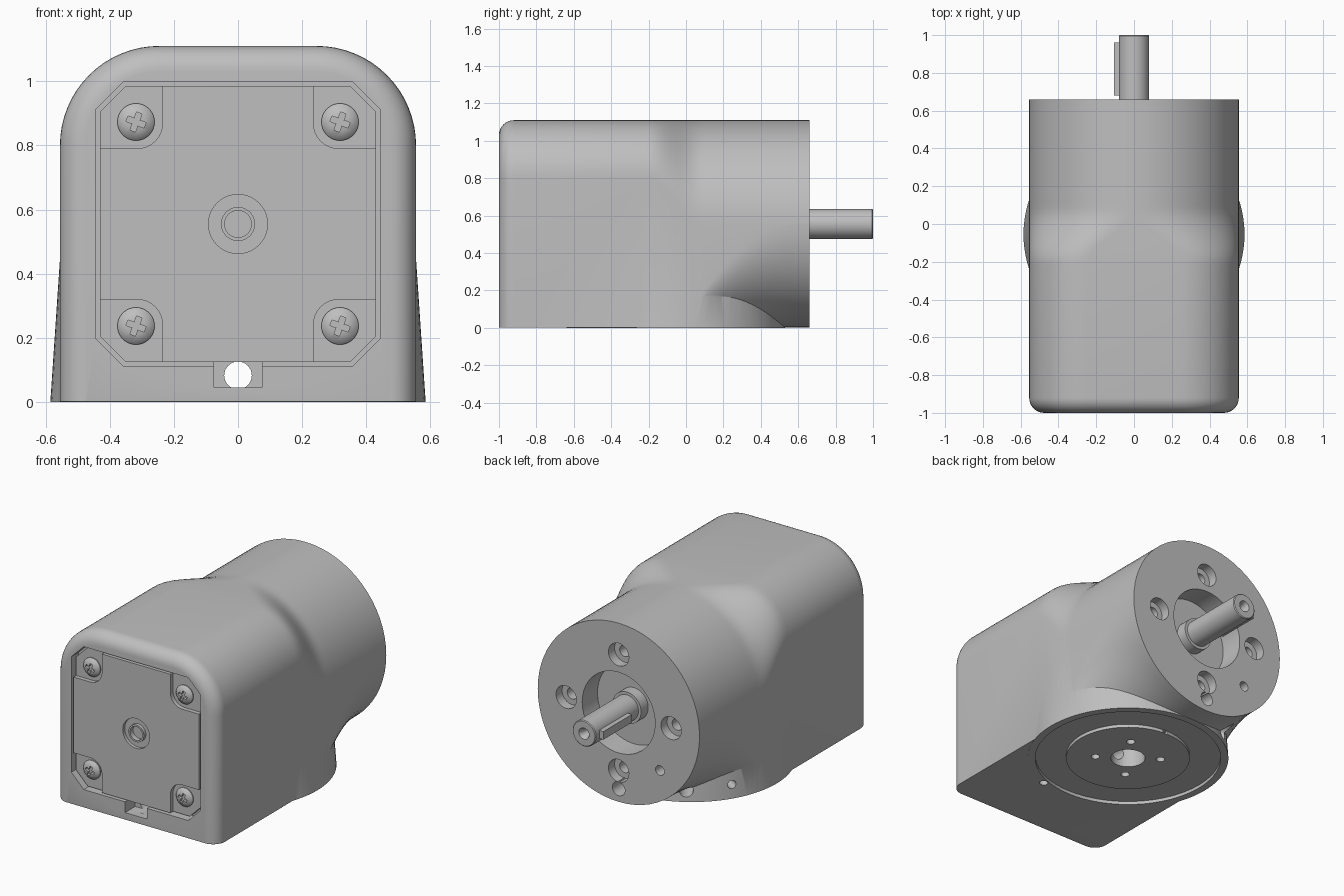
import bpy, bmesh, math
from math import sin, cos, pi

if "Cube" in bpy.data.objects:
    bpy.data.objects.remove(bpy.data.objects["Cube"], do_unlink=True)

GREY = (0.52, 0.52, 0.52, 1)
metal = bpy.data.materials.new("grey_metal")
metal.use_nodes = True
metal.diffuse_color = GREY
metal.node_tree.nodes["Principled BSDF"].inputs["Base Color"].default_value = GREY

AXIS = 0.555   # height of the shaft axis
HALF = 0.555   # half width of the housing
FOOT_Y = -0.055  # centre of the round foot


def finish(name, bm):
    bmesh.ops.remove_doubles(bm, verts=bm.verts, dist=1e-5)
    bmesh.ops.recalc_face_normals(bm, faces=bm.faces)
    mesh = bpy.data.meshes.new(name)
    bm.to_mesh(mesh)
    bm.free()
    obj = bpy.data.objects.new(name, mesh)
    bpy.context.collection.objects.link(obj)
    mesh.materials.append(metal)
    return obj


def loft(name, rings, caps=True, wrap=False):
    """Skin a list of equal closed rings of points."""
    bm = bmesh.new()
    rows = [[bm.verts.new(p) for p in ring] for ring in rings]
    pairs = list(zip(rows, rows[1:])) + ([(rows[-1], rows[0])] if wrap else [])
    for a, b in pairs:
        for i in range(len(a)):
            j = (i + 1) % len(a)
            bm.faces.new((a[i], a[j], b[j], b[i]))
    if caps and not wrap:
        bm.faces.new(rows[0])
        bm.faces.new(rows[-1])
    return finish(name, bm)


def lathe(name, profile, loc=(0, 0, 0), axis="Y", n=48):
    """Turn (radius, distance) points; a profile off the axis closes into a ring."""
    x, y, z = loc
    rings = []
    for r, h in profile:
        turn = [(r * cos(2 * pi * i / n), r * sin(2 * pi * i / n)) for i in range(n)]
        rings.append([(x + a, y + h, z + b) if axis == "Y" else (x + a, y + b, z + h)
                      for a, b in turn])
    return loft(name, rings, caps=False, wrap=profile[0][0] > 0)


def rod(name, r, a, b, loc=(0, 0, 0), axis="Y", n=32):
    return lathe(name, [(0, a), (r, a), (r, b), (0, b)], loc, axis, n)


def prism(name, outline, y0, y1):
    return loft(name, [[(x, y, z) for x, z in outline] for y in (y0, y1)])


def box(name, x0, x1, y0, y1, z0, z1):
    return prism(name, [(x0, z0), (x1, z0), (x1, z1), (x0, z1)], y0, y1)


def combine(target, others, operation="DIFFERENCE"):
    for other in others:
        mod = target.modifiers.new("cut", "BOOLEAN")
        mod.operation, mod.solver, mod.object = operation, "EXACT", other
        bpy.context.view_layer.objects.active = target
        bpy.ops.object.modifier_apply(modifier=mod.name)
        bpy.data.objects.remove(other, do_unlink=True)


def smooth(t):
    t = max(0, min(1, t))
    return t * t * (3 - 2 * t)


def section(y, inset, r_top, r_low, steps=16):
    """Housing cross-section with separate top and bottom corner radii."""
    w, top, low = HALF - inset, 2 * AXIS - inset, 0.002
    ring = []
    for k, (sx, cz, r) in enumerate([(1, low + r_low, r_low), (1, top - r_top, r_top),
                                     (-1, top - r_top, r_top), (-1, low + r_low, r_low)]):
        for i in range(steps + 1):
            a = (k - 1 + i / steps) * pi / 2
            ring.append((sx * (w - r) + r * cos(a), y, cz + r * sin(a)))
    return ring


# Housing: filleted square front blending into a round rear barrel
FILLET, CORNER = 0.08, 0.31
rings = []
for i in range(9):
    a = i / 8 * pi / 2
    inset = FILLET * (1 - sin(a))
    rings.append(section(-1 + FILLET * (1 - cos(a)), inset, CORNER - inset, 0.001))
for i in range(33):
    y = -0.22 + 0.88 * i / 32
    r_top = CORNER + (0.553 - CORNER) * smooth((y + 0.2) / 0.28)
    t = max(0, min(1, (y + 0.03) / 0.65))
    rings.append(section(y, 0, r_top, 0.001 + 0.552 * (1 - (1 - t) ** 2)))
housing = loft("housing", rings)

# Tapered round foot
foot = lathe("foot", [(0, 0), (0.585, 0), (0.55, 0.52), (0, 0.52)],
             (0, FOOT_Y, 0), "Z", 96)
combine(housing, [foot], "UNION")


def octagon(w, c):
    quarter = [(w, w - c), (w - c, w)]
    pts = quarter + [(-x, z) for x, z in quarter[::-1]]
    return [(x, AXIS + z) for x, z in pts + [(-x, -z) for x, z in pts]]


# Openings: lid seat, cable notch and channel, underside groove and bores
cutters = [
    prism("lid_seat", octagon(0.443, 0.085), -1.1, -0.93),
    box("cable_notch", -0.075, 0.075, -1.1, -0.9, 0.045, 0.15),
    rod("cable_channel", 0.043, -0.95, 0.8, (0, 0, 0.083)),
    lathe("foot_groove", [(0.36, -0.1), (0.54, -0.1), (0.54, 0.02), (0.36, 0.02)],
          (0, FOOT_Y, 0), "Z", 64),
    rod("foot_bore", 0.1, -0.1, 0.3, (0, FOOT_Y, 0), "Z"),
    rod("foot_pin_hole", 0.025, -0.1, 0.1, (0.19, -0.593, 0), "Z", 20),
    lathe("rear_recess", [(0, -0.15), (0.25, -0.15), (0.25, 0.1), (0, 0.1)],
          (0, 0.66, AXIS), n=64),
    rod("rear_pin_hole", 0.03, -0.12, 0.1, (-0.283, 0.66, AXIS - 0.283), n=20),
]
for k in range(4):
    a = k * pi / 2
    b = a + math.radians(55)
    cutters.append(rod("foot_bolt_hole", 0.025, -0.1, 0.1,
                       (0.19 * cos(b), FOOT_Y + 0.19 * sin(b), 0), "Z", 20))
    cutters.append(lathe("rear_bolt_hole", [(0, -0.16), (0.035, -0.16), (0.035, -0.06),
                                            (0.07, -0.06), (0.07, 0.1), (0, 0.1)],
                         (0.36 * cos(a), 0.66, AXIS + 0.36 * sin(a)), n=32))
for degrees, radius, height in ((148, 0.025, 0.085), (122, 0.04, 0.07)):
    hole = rod("foot_side_hole", radius, 0.45, 0.8, n=24)
    hole.rotation_euler.z = math.radians(degrees - 90)
    hole.location = (0, FOOT_Y, height)
    cutters.append(hole)
bpy.context.view_layer.update()
combine(housing, cutters)

# Front lid with four sunken corners and a central plug
FACE, FLOOR = -0.998, -0.972
lid = prism("front_lid", octagon(0.43, 0.08), FACE, -0.92)
cutters = [lathe("plug_ring", [(0.053, -0.1), (0.092, -0.1), (0.092, 0.02), (0.053, 0.02)],
                 (0, FACE, AXIS)),
           rod("plug_hole", 0.042, -0.1, 0.03, (0, FACE, AXIS))]
corners = [(sx, sz) for sx in (-1, 1) for sz in (-1, 1)]
for sx, sz in corners:
    arc = [(0.315 - 0.08 * cos(i / 8 * pi / 2), 0.315 - 0.08 * sin(i / 8 * pi / 2))
           for i in range(9)]
    outline = [(0.6, 0.6), (0.235, 0.6)] + arc + [(0.6, 0.235)]
    cutters.append(prism("corner_pocket", [(sx * x, AXIS + sz * z) for x, z in outline],
                         -1.1, FLOOR))
combine(lid, cutters)
parts = [housing, lid]

# Domed cross-head screws
for sx, sz in corners:
    x, z = sx * 0.318, AXIS + sz * 0.318
    screw = lathe("lid_screw", [(0, 0.01), (0.058, 0.01), (0.058, -0.006), (0.048, -0.017),
                                (0.03, -0.025), (0, -0.028)], (x, FLOOR, z), n=32)
    slots = []
    for turn in (0.35, 0.35 + pi / 2):
        slot = box("slot", -0.03, 0.03, FLOOR - 0.1, FLOOR - 0.01, -0.009, 0.009)
        slot.rotation_euler.y = turn
        slot.location = (x, 0, z)
        slots.append(slot)
    bpy.context.view_layer.update()
    combine(screw, slots)
    parts.append(screw)

# Output shaft with collar, centre hole and key
parts += [
    lathe("output_shaft", [(0, 0.4), (0.08, 0.4), (0.08, 0.995), (0.075, 1),
                           (0.035, 1), (0.022, 0.97), (0.022, 0.93), (0, 0.92)],
          (0, 0, AXIS)),
    rod("shaft_collar", 0.098, 0.5, 0.58, (0, 0, AXIS), n=48),
    box("shaft_key", -0.105, -0.05, 0.68, 0.96, AXIS - 0.025, AXIS + 0.025),
]

# Smooth shading with crisp edges
bpy.ops.object.select_all(action="DESELECT")
for part in parts:
    part.select_set(True)
bpy.context.view_layer.objects.active = housing
bpy.ops.object.shade_smooth_by_angle(angle=math.radians(30))
